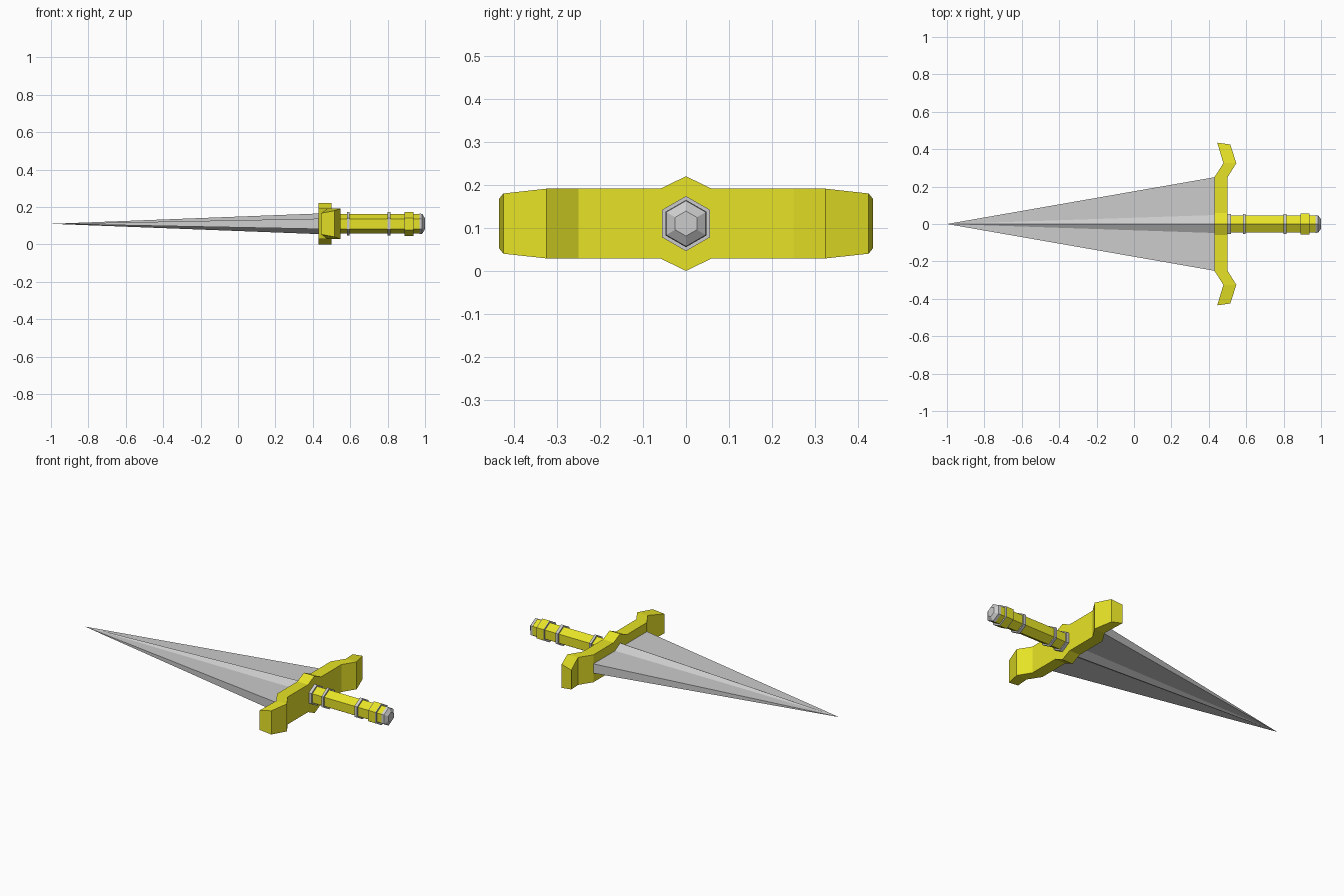
import bpy, bmesh
from math import sin, cos, pi

if "Cube" in bpy.data.objects:
    bpy.data.objects.remove(bpy.data.objects["Cube"])

CZ = 0.11  # height of the dagger's long axis
gold = bpy.data.materials.new("gold")
gold.diffuse_color = (0.8, 0.77, 0.02, 1)
gold.use_nodes = True
gold.node_tree.nodes["Principled BSDF"].inputs["Base Color"].default_value = gold.diffuse_color


def finish(name, bm, mat=None):
    bmesh.ops.recalc_face_normals(bm, faces=bm.faces[:])
    me = bpy.data.meshes.new(name)
    bm.to_mesh(me)
    bm.free()
    ob = bpy.data.objects.new(name, me)
    bpy.context.collection.objects.link(ob)
    if mat:
        me.materials.append(mat)
    return ob


def loft(bm, rings, cap_start=True, cap_end=True):
    loops = [[bm.verts.new(p) for p in ring] for ring in rings]
    for a, b in zip(loops, loops[1:]):
        n = len(a)
        for i in range(n):
            j = (i + 1) % n
            bm.faces.new((a[i], a[j], b[j], b[i]))
    if cap_start:
        bm.faces.new(loops[0])
    if cap_end:
        bm.faces.new(loops[-1])


def hex_part(name, sections, mat=None):
    """Six-sided solid along x, from (x, radius) sections."""
    bm = bmesh.new()
    loft(bm, [[(x, r * sin(k * pi / 3), CZ + r * cos(k * pi / 3)) for k in range(6)]
              for x, r in sections])
    return finish(name, bm, mat)


# Blade: flat wings with a raised central ridge, tapering to a point
bm = bmesh.new()
half = [(0, 0.055), (0.048, 0.0275), (0.25, 0.0275), (0.25, -0.0275), (0.048, -0.0275)]
section = half + [(-y, -z) for y, z in half]
base = [bm.verts.new((0.43, y, CZ + z)) for y, z in section]
tip = bm.verts.new((-1, 0, CZ))
for i in range(len(base)):
    bm.faces.new((base[i], base[(i + 1) % len(base)], tip))
bm.faces.new(base)
finish("blade", bm)

# Crossguard: half modelled outward along y, then mirrored
# (blade-side x, y, half height, grip-side x, y, half height)
stations = [(0.43, 0, 0.11, 0.50, 0, 0.11),
            (0.43, 0.06, 0.081, 0.50, 0.06, 0.081),
            (0.43, 0.25, 0.081, 0.50, 0.25, 0.081),
            (0.478, 0.325, 0.081, 0.547, 0.325, 0.081),
            (0.445, 0.435, 0.057, 0.515, 0.425, 0.07)]
bm = bmesh.new()
loft(bm, [[(xa, ya, CZ - ha), (xa, ya, CZ + ha), (xb, yb, CZ + hb), (xb, yb, CZ - hb)]
          for xa, ya, ha, xb, yb, hb in stations], cap_start=False)
guard = finish("crossguard", bm, gold)
mirror = guard.modifiers.new("mirror", 'MIRROR')
mirror.use_axis = (False, True, False)

# Grip, collars and pommel
hex_part("grip", [(0.49, 0.053), (0.972, 0.053)], gold)
for i, (x0, x1) in enumerate([(0.50, 0.518), (0.582, 0.596), (0.798, 0.816)]):
    hex_part(f"collar_{i + 1}", [(x0, 0.062), (x1, 0.062)])
hex_part("pommel_band", [(0.893, 0.064), (0.935, 0.064)], gold)
for i, x in enumerate((0.889, 0.935)):
    hex_part(f"band_rim_{i + 1}", [(x, 0.064), (x + 0.004, 0.064)])
hex_part("pommel", [(0.97, 0.055), (0.985, 0.053), (1.0, 0.029)])
